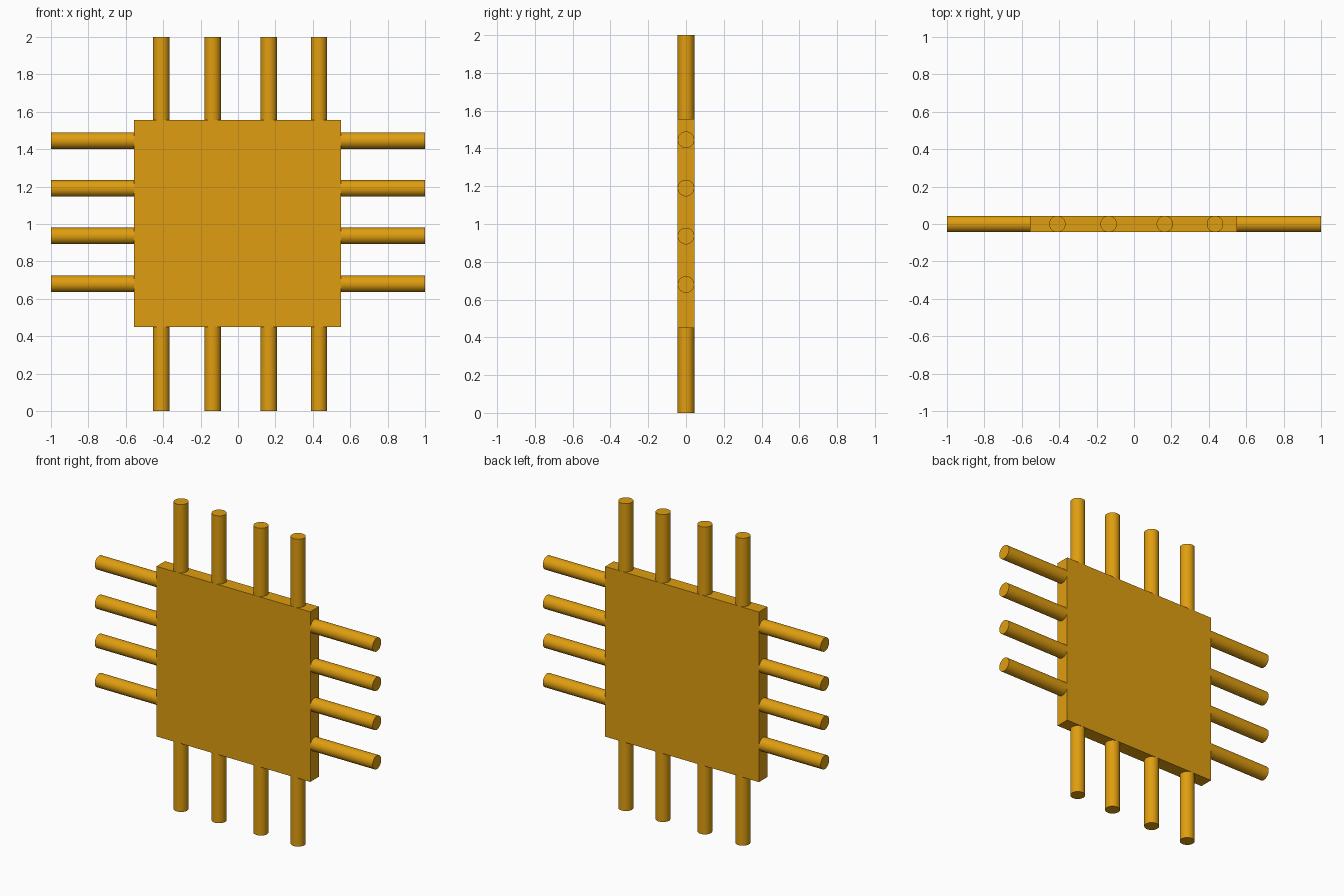
import bpy
import math

if "Cube" in bpy.data.objects:
    bpy.data.objects.remove(bpy.data.objects["Cube"])

R = 0.044            # pin radius, also half the plate thickness
X0, X1 = -0.556, 0.551
Z0, Z1 = 0.449, 1.556
EMBED = 0.006        # how far the pins sink into the plate

amber = bpy.data.materials.new("amber")
amber.diffuse_color = (0.74, 0.34, 0.005, 1)
amber.use_nodes = True
amber.node_tree.nodes["Principled BSDF"].inputs["Base Color"].default_value = amber.diffuse_color


def pin(name, start, end, axis, offset):
    """Round pin from start to end along axis 'x' or 'z', at the given offset."""
    mid = (start + end) / 2
    loc = (mid, 0, offset) if axis == 'x' else (offset, 0, mid)
    rot = (0, math.pi / 2, 0) if axis == 'x' else (0, 0, 0)
    bpy.ops.mesh.primitive_cylinder_add(vertices=48, radius=R, depth=end - start,
                                        location=loc, rotation=rot)
    ob = bpy.context.object
    ob.name = name
    ob.data.materials.append(amber)
    bpy.ops.object.shade_smooth_by_angle(angle=math.radians(30))


# Square plate
bpy.ops.mesh.primitive_cube_add(size=1, location=((X0 + X1) / 2, 0, (Z0 + Z1) / 2))
plate = bpy.context.object
plate.name = "chip_plate"
plate.scale = (X1 - X0, 2 * R, Z1 - Z0)
bpy.ops.object.transform_apply(location=False, rotation=False, scale=True)
plate.data.materials.append(amber)

# Side pins
for i, z in enumerate((0.68, 0.936, 1.19, 1.446), 1):
    pin(f"left_pin_{i}", -1, X0 + EMBED, 'x', z)
    pin(f"right_pin_{i}", X1 - EMBED, 1, 'x', z)

# Top and bottom pins
for i, x in enumerate((-0.41, -0.136, 0.165, 0.433), 1):
    pin(f"bottom_pin_{i}", 0, Z0 + EMBED, 'z', x)
    pin(f"top_pin_{i}", Z1 - EMBED, 2, 'z', x)
